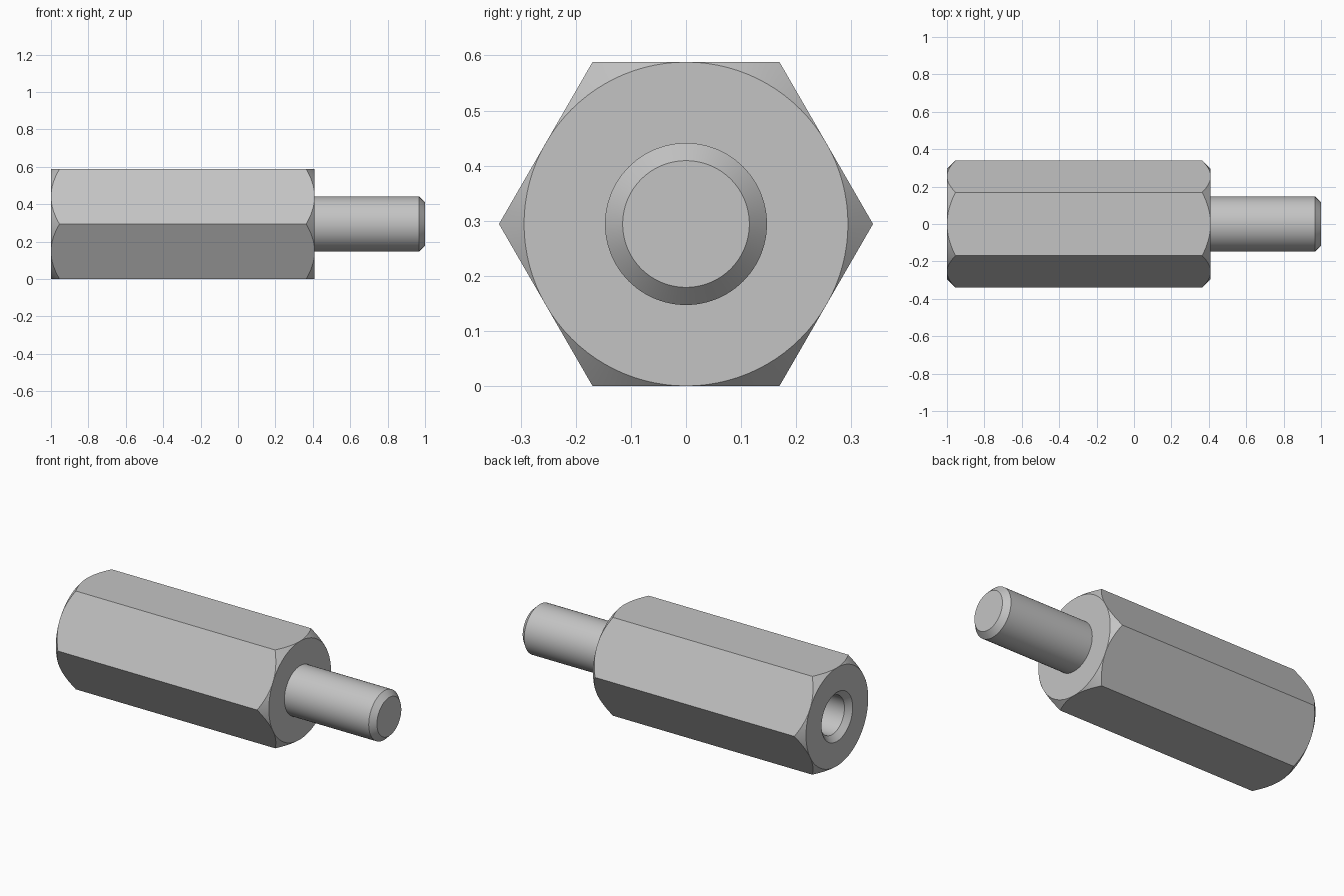
import bpy
import bmesh
import math

cube = bpy.data.objects.get("Cube")
if cube:
    bpy.data.objects.remove(cube, do_unlink=True)

SEGMENTS = 96
APOTHEM = 0.294          # half the width across the hexagon flats
LEFT, SHOULDER, TIP = -1.0, 0.41, 1.0
BORE, THREAD = 0.115, 0.147
CHAMFER = THREAD - BORE

steel = bpy.data.materials.new("grey steel")
steel.use_nodes = True
colour = (0.55, 0.55, 0.55, 1)
steel.diffuse_color = colour
steel.node_tree.nodes["Principled BSDF"].inputs["Base Color"].default_value = colour


def hex_radius(angle):
    """Distance from the axis to the hexagon outline, flats on top and bottom."""
    sector = math.pi / 3
    offset = (angle + sector / 2) % sector - sector / 2
    return APOTHEM / math.cos(offset)


def circle(x, radius):
    return lambda angle: (x, radius)


def hex_edge(x, inward):
    """Outline where the conical chamfer meets the flats."""
    def point(angle):
        r = hex_radius(angle)
        return x + inward * (r - APOTHEM), r
    return point


def sweep(name, rings):
    """Join rings around the x axis into a closed solid."""
    bm = bmesh.new()
    loops = []
    for ring in rings:
        loop = []
        for i in range(SEGMENTS):
            a = math.tau * i / SEGMENTS
            x, r = ring(a)
            loop.append(bm.verts.new((x, r * math.sin(a), APOTHEM + r * math.cos(a))))
        loops.append(loop)
    for a, b in zip(loops, loops[1:]):
        for i in range(SEGMENTS):
            j = (i + 1) % SEGMENTS
            bm.faces.new((a[i], a[j], b[j], b[i]))
    bm.faces.new(loops[0])
    bm.faces.new(loops[-1])
    bmesh.ops.remove_doubles(bm, verts=bm.verts, dist=1e-5)
    bmesh.ops.recalc_face_normals(bm, faces=bm.faces)
    mesh = bpy.data.meshes.new(name)
    bm.to_mesh(mesh)
    bm.free()
    mesh.materials.append(steel)
    obj = bpy.data.objects.new(name, mesh)
    bpy.context.collection.objects.link(obj)
    bpy.ops.object.select_all(action="DESELECT")
    obj.select_set(True)
    bpy.context.view_layer.objects.active = obj
    bpy.ops.object.shade_smooth_by_angle(angle=math.radians(30))
    return obj


# Hexagonal body with chamfered ends and a countersunk blind bore
sweep("hex_body", [
    circle(-0.2, BORE),
    circle(LEFT + CHAMFER, BORE),
    circle(LEFT, THREAD),
    circle(LEFT, APOTHEM),
    hex_edge(LEFT, 1),
    hex_edge(SHOULDER, -1),
    circle(SHOULDER, APOTHEM),
])

# Round stud with a chamfered tip
sweep("stud", [
    circle(SHOULDER - 0.01, THREAD),
    circle(TIP - CHAMFER, THREAD),
    circle(TIP, BORE),
])
